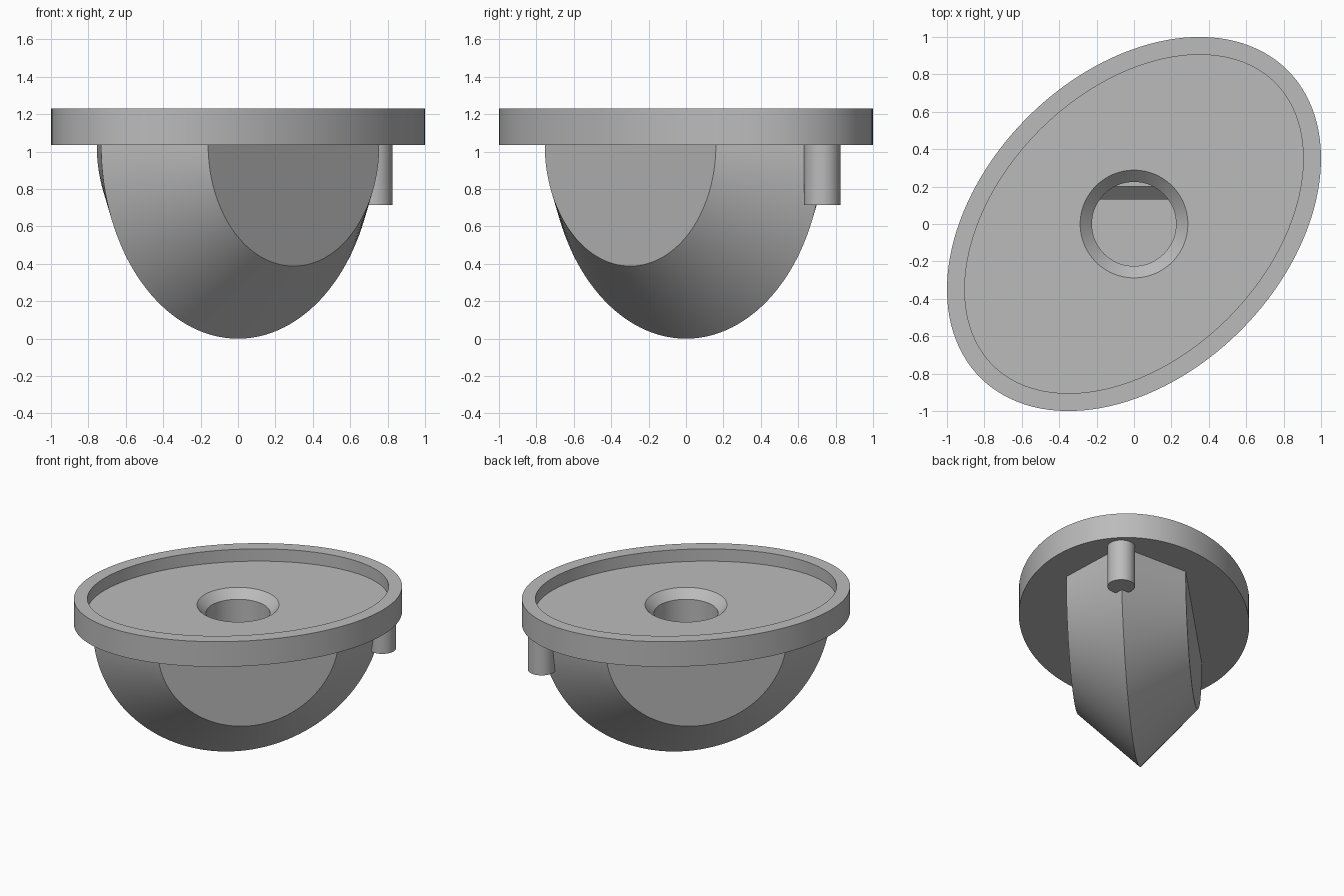
import bpy, bmesh
from math import sin, cos, pi, hypot, radians
from mathutils import Matrix, Vector

SEG = 128
TURN = Matrix.Rotation(radians(45), 4, 'Z')   # long axis lies on the x = y diagonal
LONG, SHORT = 1.162, 0.806                    # plate half axes
BASE, TOP, FLOOR = 1.035, 1.23, 1.135         # plate underside, rim, recess floor
HOLE, SINK, BOTTOM = 0.225, 0.288, 0.34       # bore radius, countersink radius, bore floor

if "Cube" in bpy.data.objects:
    bpy.data.objects.remove(bpy.data.objects["Cube"], do_unlink=True)

grey = bpy.data.materials.new("mid_grey")
grey.use_nodes = True
grey.diffuse_color = (0.5, 0.5, 0.5, 1)
grey.node_tree.nodes["Principled BSDF"].inputs["Base Color"].default_value = grey.diffuse_color


def ellipse(a, b, z, inset=0.0):
    """Ring of points, moved inward along its normals by inset."""
    ring = []
    for i in range(SEG):
        t = 2 * pi * i / SEG
        n = Vector((b * cos(t), a * sin(t), 0)).normalized()
        ring.append(Vector((a * cos(t), b * sin(t), z)) - n * inset)
    return ring


def half_disc(r, v):
    """Lower half disc standing across the short axis at offset v."""
    half = SEG // 2
    return [Vector((r * cos(pi * i / half), v, BASE - r * sin(pi * i / half)))
            for i in range(half + 1)]


def loft(name, rings, cyclic=False, matrix=TURN):
    """Bridge rings with quads; cap the ends or join last to first."""
    bm = bmesh.new()
    loops = [[bm.verts.new(matrix @ p) for p in ring] for ring in rings]
    pairs = list(zip(loops, loops[1:]))
    if cyclic:
        pairs.append((loops[-1], loops[0]))
    else:
        bm.faces.new(loops[0])
        bm.faces.new(loops[-1])
    for lo, hi in pairs:
        for i in range(len(lo)):
            j = (i + 1) % len(lo)
            bm.faces.new((lo[i], lo[j], hi[j], hi[i]))
    bmesh.ops.recalc_face_normals(bm, faces=bm.faces)
    mesh = bpy.data.meshes.new(name)
    bm.to_mesh(mesh)
    bm.free()
    mesh.materials.append(grey)
    obj = bpy.data.objects.new(name, mesh)
    bpy.context.collection.objects.link(obj)
    return obj


# Oval plate with raised rim, recess and countersunk hole
plate = loft("oval_plate", [
    ellipse(LONG, SHORT, BASE),
    ellipse(LONG, SHORT, TOP),
    ellipse(LONG, SHORT, TOP, 0.095),
    ellipse(LONG, SHORT, FLOOR, 0.095),
    ellipse(SINK, SINK, FLOOR),
    ellipse(HOLE, HOLE, FLOOR - SINK + HOLE),
    ellipse(HOLE, HOLE, BASE),
], cyclic=True)

# Grip: half disc with bevelled sides meeting in a sharp ridge
grip = loft("ridged_grip", [half_disc(r, v) for r, v in
                            ((0.647, -0.421), (BASE, 0), (0.647, 0.421))])

# Shaft bore cut into the grip
cutter = loft("bore_cutter", [ellipse(HOLE, HOLE, BOTTOM), ellipse(HOLE, HOLE, TOP)])
cutter.hide_render = True
cut = grip.modifiers.new("bore", 'BOOLEAN')
cut.operation, cut.solver, cut.object = 'DIFFERENCE', 'EXACT', cutter
bpy.context.view_layer.objects.active = grip
bpy.ops.object.modifier_apply(modifier=cut.name)
bpy.data.objects.remove(cutter, do_unlink=True)

# Flat key with sloped lead-in along one side of the bore
profile = ((0.13, BOTTOM), (0.13, 0.68), (0.2, 0.75), (0.235, 0.75), (0.235, BOTTOM))
key = loft("shaft_flat", [[Vector((x, y, z)) for y, z in profile] for x in (-0.19, 0.19)],
           matrix=Matrix.Identity(4))

# Pointer pin under the plate at the end of the ridge
pin = loft("pointer_pin", [ellipse(0.097, 0.097, z) for z in (0.715, BASE)],
           matrix=Matrix.Translation((0.728, 0.728, 0)))

# Smooth curved walls, keep edges sharp
bpy.ops.object.select_all(action='DESELECT')
for part in (plate, grip, key, pin):
    part.select_set(True)
bpy.context.view_layer.objects.active = plate
bpy.ops.object.shade_smooth_by_angle(angle=radians(30))
